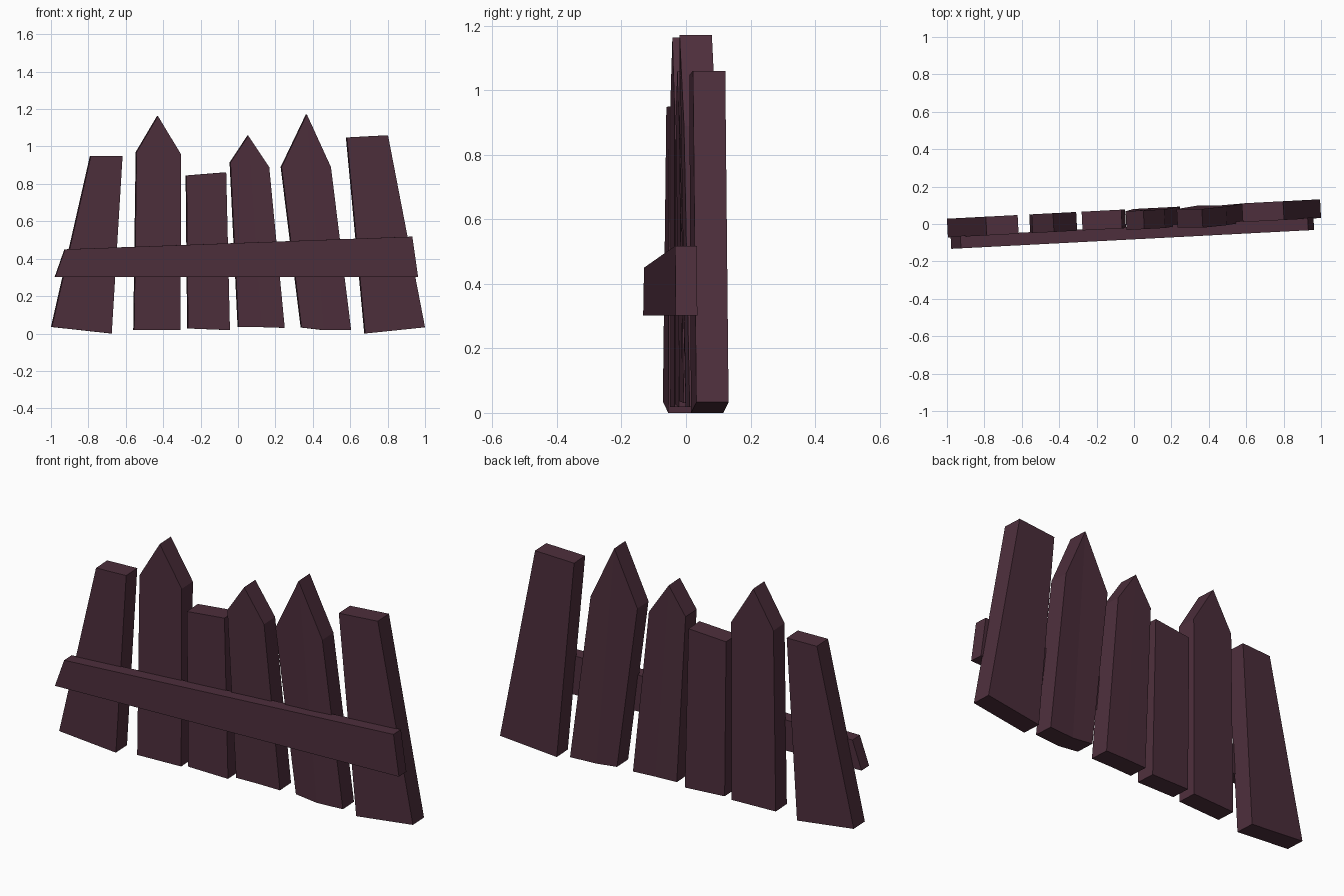
import bpy, bmesh

if "Cube" in bpy.data.objects:
    bpy.data.objects.remove(bpy.data.objects["Cube"])

SLOPE = 0.052  # the whole fence is turned slightly about z

wood = bpy.data.materials.new("dark plum wood")
wood.diffuse_color = (0.075, 0.028, 0.045, 1)
wood.use_nodes = True
wood.node_tree.nodes["Principled BSDF"].inputs["Base Color"].default_value = wood.diffuse_color


def board(name, outline, front, back, bend=None):
    """Extrude an x-z outline through the fence thickness.
    bend maps outline index to a small y shift, for warped boards."""
    bend = bend or {}
    bm = bmesh.new()
    rings = []
    for depth in (front, back):
        ring = []
        for i, (x, z) in enumerate(outline):
            px = x - SLOPE * (depth - front)
            ring.append(bm.verts.new((px, SLOPE * x + depth + bend.get(i, 0), z)))
        rings.append(ring)
    f, b = rings
    n = len(outline)
    for i in range(n):
        j = (i + 1) % n
        bm.faces.new((f[i], b[i], b[j], f[j]))
    if n == 6:  # pointed board: split from the tip to the bottom middle
        for r in rings:
            bm.faces.new((r[0], r[1], r[4], r[5]))
            bm.faces.new((r[1], r[2], r[3], r[4]))
    else:
        for r in rings:
            bm.faces.new(r)
    bmesh.ops.recalc_face_normals(bm, faces=bm.faces)
    mesh = bpy.data.meshes.new(name)
    bm.to_mesh(mesh)
    bm.free()
    mesh.materials.append(wood)
    obj = bpy.data.objects.new(name, mesh)
    bpy.context.collection.objects.link(obj)


# Flat-topped pickets: bottom left, bottom right, top right, top left
flat = {
    "picket_far_left": [(-0.995, 0.035), (-0.675, 0.0), (-0.617, 0.95), (-0.787, 0.948)],
    "picket_short": [(-0.267, 0.027), (-0.043, 0.018), (-0.063, 0.862), (-0.275, 0.845)],
    "picket_far_right": [(0.68, 0.0), (1.0, 0.033), (0.802, 1.06), (0.582, 1.048)],
}
for name, outline in flat.items():
    board(name, outline, -0.02, 0.08)

# Pointed pickets: bottom left, middle, right, then right shoulder, tip, left shoulder
pointed = {
    "picket_pointed_left": ([(-0.555, 0.018), (-0.43, 0.018), (-0.307, 0.018),
                             (-0.304, 0.957), (-0.428, 1.163), (-0.542, 0.97)], {}),
    "picket_pointed_middle": ([(0.003, 0.035), (0.125, 0.034), (0.25, 0.03),
                               (0.167, 0.89), (0.055, 1.058), (-0.04, 0.915)],
                              {3: -0.01, 4: -0.01, 5: -0.01}),
    "picket_pointed_right": ([(0.34, 0.032), (0.46, 0.018), (0.605, 0.018),
                              (0.497, 0.89), (0.368, 1.172), (0.233, 0.89)],
                             {1: -0.005, 3: -0.012, 4: -0.019, 5: -0.012}),
}
for name, (outline, bend) in pointed.items():
    board(name, outline, -0.02, 0.08, bend)

# Cross rail nailed on the front
board("cross_rail", [(-0.977, 0.302), (0.963, 0.302), (0.932, 0.518), (-0.925, 0.45)],
      -0.082, -0.015)
